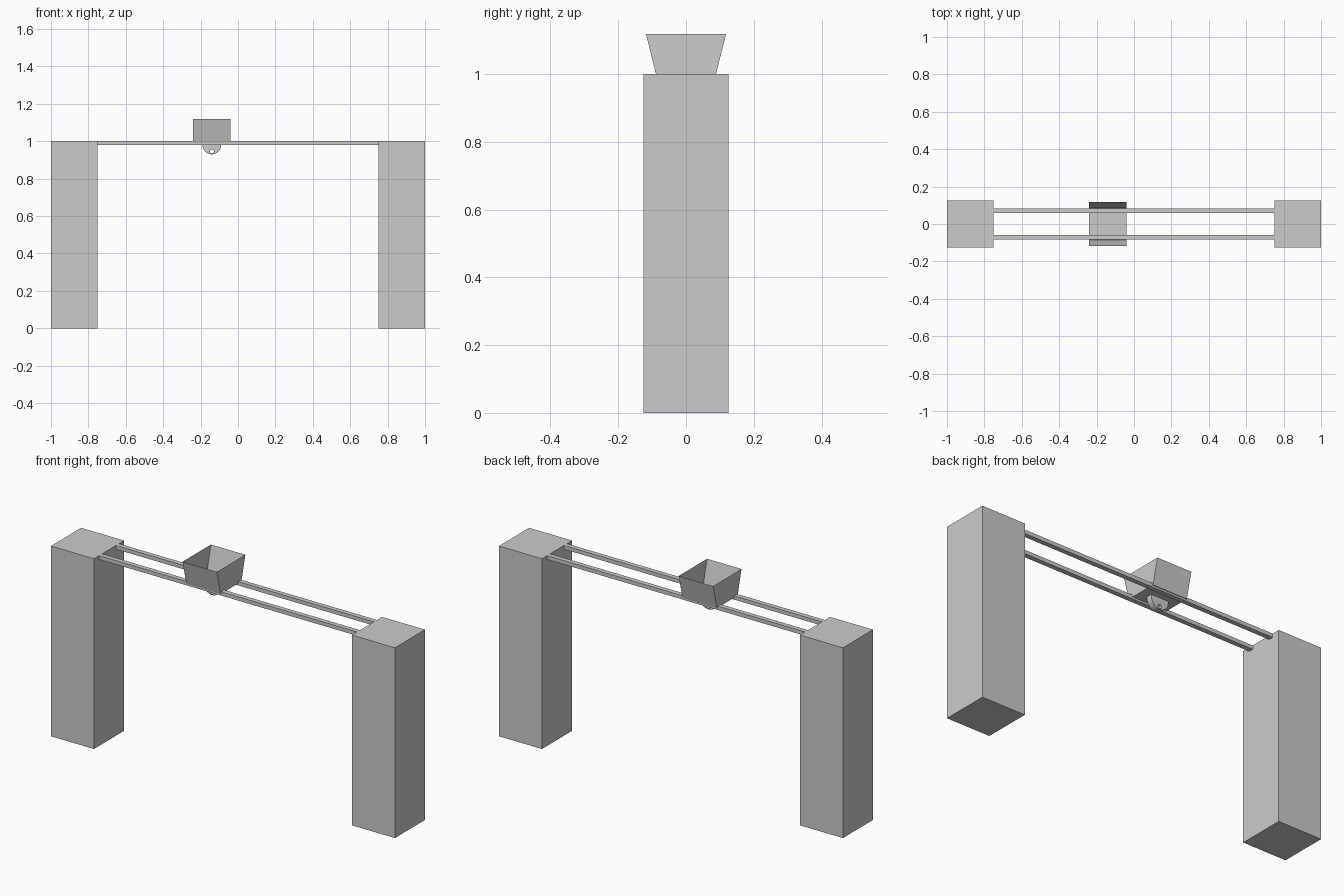
import bpy, bmesh, math

old = bpy.data.objects.get("Cube")
if old:
    bpy.data.objects.remove(old, do_unlink=True)

# One plain grey for everything
grey = bpy.data.materials.new("light grey")
grey.use_nodes = True
colour = (0.6, 0.6, 0.6, 1)
grey.diffuse_color = colour
grey.node_tree.nodes["Principled BSDF"].inputs["Base Color"].default_value = colour


def finish(name, bm):
    mesh = bpy.data.meshes.new(name)
    bm.to_mesh(mesh)
    bm.free()
    obj = bpy.data.objects.new(name, mesh)
    mesh.materials.append(grey)
    bpy.context.collection.objects.link(obj)
    return obj


def box(name, lo, hi):
    bm = bmesh.new()
    bmesh.ops.create_cube(bm, size=1)
    for v in bm.verts:
        v.co = [(a + b) / 2 + c * (b - a) for a, b, c in zip(lo, hi, v.co)]
    return finish(name, bm)


# Pillars at both ends
for side, x in (("right", -0.875), ("left", 0.875)):
    box(side + "_pillar", (x - 0.125, -0.125, 0), (x + 0.125, 0.125, 1))

# Pair of rails between the pillars
for side, y in (("front", -0.07), ("back", 0.07)):
    box(side + "_rail", (-0.75, y - 0.0125, 0.98), (0.75, y + 0.0125, 1))

# Open hopper: vertical ends, sloping front and back, thin sheet walls
CX = -0.14
bm = bmesh.new()
bmesh.ops.create_cube(bm, size=1)
for v in bm.verts:
    top = v.co.z > 0
    v.co = (CX + v.co.x * 0.2, v.co.y * (0.236 if top else 0.172), 1.118 if top else 0.99)
bm.normal_update()
bmesh.ops.delete(bm, geom=[f for f in bm.faces if f.normal.z > 0.9], context="FACES")
finish("hopper", bm)

# Rounded hanger under the hopper, with a hole through it
THICK, R, HOLE, ZC, ZH = 0.03, 0.05, 0.011, 0.98, 0.945
STEPS = 24
bm = bmesh.new()
outer = [(-R, 0.99)]
outer += [(R * math.cos(a), ZC + R * math.sin(a))
          for a in (math.pi * (1 + i / STEPS) for i in range(STEPS + 1))]
outer += [(R, 0.99)]
inner = [(HOLE * math.cos(a), ZH + HOLE * math.sin(a))
         for a in (math.tau * i / 16 for i in range(16))]
edges = []
for loop in (outer, inner):
    vs = [bm.verts.new((CX + x, -THICK / 2, z)) for x, z in loop]
    edges += [bm.edges.new((vs[i - 1], vs[i])) for i in range(len(vs))]
bmesh.ops.triangle_fill(bm, edges=edges, use_beauty=True)
ext = bmesh.ops.extrude_face_region(bm, geom=bm.faces[:], use_keep_orig=True)
for v in ext["geom"]:
    if isinstance(v, bmesh.types.BMVert):
        v.co.y += THICK
bmesh.ops.recalc_face_normals(bm, faces=bm.faces)
hanger = finish("hanger", bm)
bpy.context.view_layer.objects.active = hanger
hanger.select_set(True)
bpy.ops.object.shade_smooth_by_angle()
